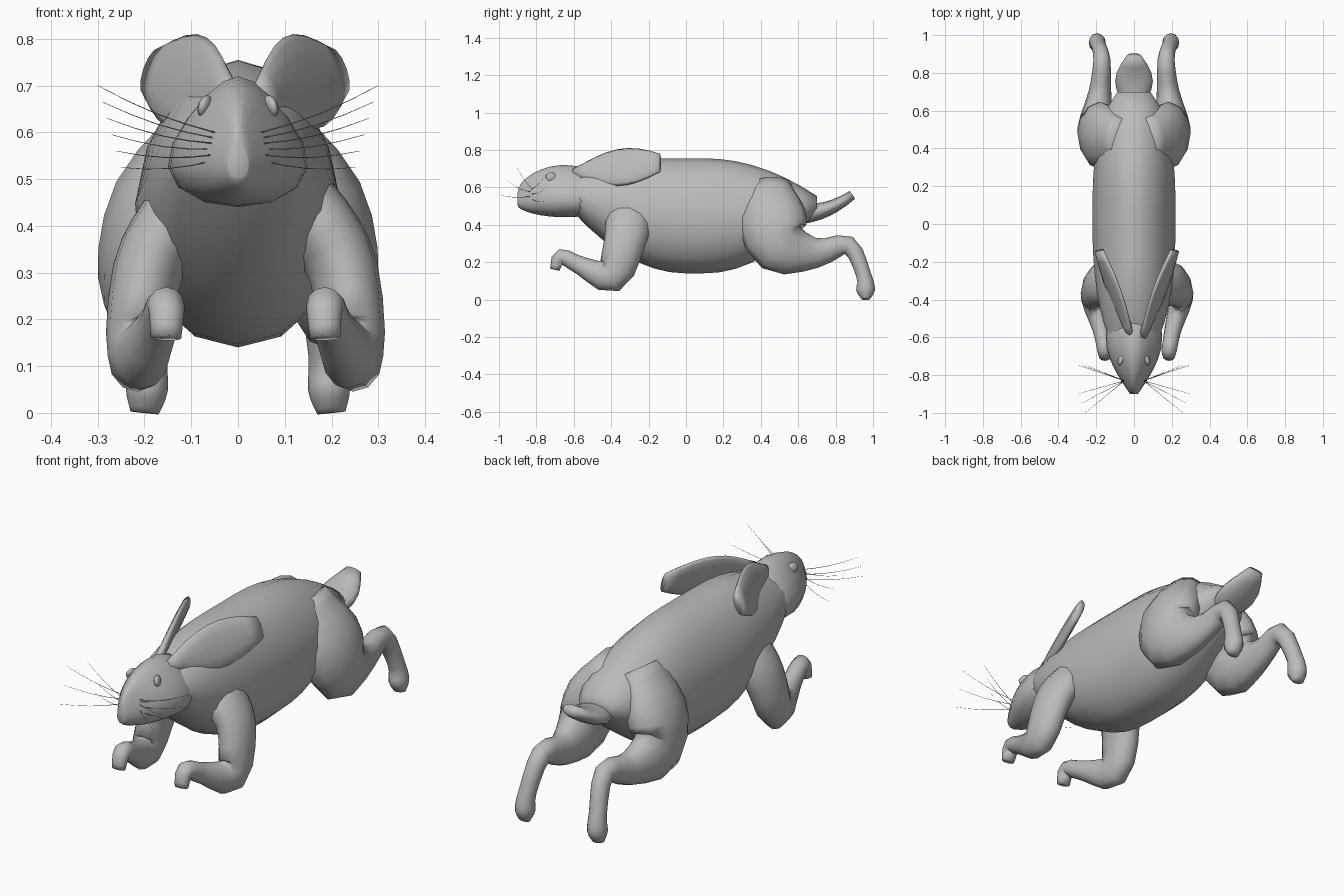
import bpy, bmesh, math
from math import sin, sqrt
from mathutils import Vector

cube = bpy.data.objects.get("Cube")
if cube:
    bpy.data.objects.remove(cube, do_unlink=True)

grey = (0.5, 0.5, 0.5, 1)
fur = bpy.data.materials.new("grey fur")
fur.use_nodes = True
fur.diffuse_color = grey
fur.node_tree.nodes["Principled BSDF"].inputs["Base Color"].default_value = grey


def skin_rings(name, rings):
    """Bridge equal rings of points into a closed, smooth-shaded tube."""
    bm = bmesh.new()
    loops = [[bm.verts.new(point) for point in ring] for ring in rings]
    for near, far in zip(loops, loops[1:]):
        for i in range(len(near)):
            bm.faces.new((near[i - 1], near[i], far[i], far[i - 1]))
    bm.faces.new(loops[0])
    bm.faces.new(loops[-1])
    bmesh.ops.recalc_face_normals(bm, faces=bm.faces)
    for face in bm.faces:
        face.smooth = True
    mesh = bpy.data.meshes.new(name)
    bm.to_mesh(mesh)
    bm.free()
    mesh.materials.append(fur)
    obj = bpy.data.objects.new(name, mesh)
    bpy.context.collection.objects.link(obj)


def circle(count):
    angles = [math.tau * i / count for i in range(count)]
    return [(math.cos(angle), sin(angle)) for angle in angles]


def steps(count):
    return [i / count for i in range(count + 1)]


def trunk(name, sections, narrow):
    """Upright sections (y, top, bottom, half width), narrower towards the top."""
    rings = []
    for y, top, bottom, half in sections:
        middle, tall = (top + bottom) / 2, (top - bottom) / 2
        rings.append([Vector((half * c * (1 - narrow * s), y, middle + tall * s))
                      for c, s in circle(16)])
    skin_rings(name, rings)


def tube(name, sections, side=1, shift=0, across=(1, 0, 0), count=12):
    """Sections (centre, half width, half depth) set square to their path."""
    points = [Vector((side * p[0] + shift, p[1], p[2])) for p, _, _ in sections]
    rings = []
    for i, point in enumerate(points):
        along = (points[min(i + 1, len(points) - 1)] - points[max(i - 1, 0)]).normalized()
        u = Vector(across)
        u = (u - along * u.dot(along)).normalized()
        v = along.cross(u)
        _, wide, deep = sections[i]
        rings.append([point + u * (wide * c) + v * (deep * s) for c, s in circle(count)])
    skin_rings(name, rings)


def limb_sections(joints):
    """Smooth curve through the joints (x, y, z, radius), flattened where thick."""
    joints = [Vector(joint) for joint in joints]
    padded = [joints[0], *joints, joints[-1]]
    path = []
    for a, b, c, d in zip(padded, padded[1:], padded[2:], padded[3:]):
        for t in (0, 1 / 3, 2 / 3):
            bend = (a * 2 - b * 5 + c * 4 - d) * t + (b * 3 - a - c * 3 + d) * t * t
            path.append(b + (c - a + bend) * t / 2)
    path.append(joints[-1])
    return [(p[:3], 0.02 + p[3] / 2, p[3]) for p in path]


# Body: flat back and belly that curve together, slimmer at the neck than the rump
body = []
for t in steps(16):
    y = 1.4 * t - 0.7
    back = max(0, y - 0.1, -0.2 - y)
    belly = max(0, y - 0.1, -y)
    blunt = 3 if y > 0 else 2.2
    body.append((y, 0.755 - 0.56 * back ** 2, 0.14 + 0.9 * belly ** 2,
                 0.22 * sqrt(1 - abs(y / 0.74) ** blunt)))
trunk("body", body, 0.1)

# Head: blunt nose, wide cheeks, narrow brow
head = []
for t in steps(9):
    t *= t
    swell = sqrt(sin(2.5 * t))
    head.append((0.4 * t - 0.9, 0.57 + 0.15 * swell, 0.505 - 0.065 * swell,
                 0.02 + 0.12 * sin(2.1 * t)))
trunk("head", head, 0.42)

# Flat upturned tail, thick at the root
tail = []
for t in steps(6):
    wide = 0.04 + 0.06 * sin(math.pi * t)
    tail.append(((0, 0.62 + 0.27 * t, 0.46 + 0.1 * t * t), wide, 0.055 - 0.03 * t))
tube("tail", tail)

# Joints of the legs, from deep inside the body down to the toes
hind_leg = limb_sections([
    (0.06, 0.44, 0.61, 0.12), (0.16, 0.46, 0.45, 0.18), (0.2, 0.51, 0.29, 0.16),
    (0.18, 0.7, 0.25, 0.08), (0.17, 0.87, 0.29, 0.05), (0.19, 0.95, 0.13, 0.04),
    (0.195, 0.96, 0.05, 0.05), (0.2, 0.96, 0, 0.02)])
front_leg = limb_sections([
    (0.07, -0.3, 0.52, 0.09), (0.15, -0.31, 0.41, 0.12), (0.21, -0.33, 0.3, 0.11),
    (0.23, -0.4, 0.125, 0.09), (0.19, -0.56, 0.18, 0.05), (0.17, -0.67, 0.23, 0.04),
    (0.17, -0.7, 0.16, 0.025)])

# Long leaf-shaped ear swept back
ear = []
for t in steps(8):
    leaf = 0.02 + 0.085 * sin(2.75 * t)
    ear.append(((0.03 + 0.17 * t, 0.46 * t - 0.6, 0.68 + 0.05 * t), 0.02, leaf))

for side, word in ((1, "left"), (-1, "right")):
    tube(word + "_hind_leg", hind_leg, side)
    tube(word + "_front_leg", front_leg, side, shift=0.016)
    tube(word + "_ear", ear, side, shift=0.015, across=(0.9, 0, 0.3 * side))

    # Bulging almond eye
    bpy.ops.mesh.primitive_uv_sphere_add(segments=12, ring_count=8, radius=1,
                                         location=(side * 0.07, -0.72, 0.655))
    eye = bpy.context.object
    eye.name = word + "_eye"
    eye.scale = (0.014, 0.03, 0.025)
    eye.rotation_euler = (0, -0.25 * side, 0.3 * side)
    eye.data.materials.append(fur)
    bpy.ops.object.shade_smooth()

    # Fan of whiskers, alternately swept forwards and backwards
    for k in range(6):
        root = Vector((0.05, -0.83, 0.6 - 0.012 * k))
        reach = -0.75 if k % 2 else -0.9 - k / 40
        tip = Vector((0.3 - k / 100, reach, 0.7 - 0.035 * k))
        whisker = []
        for t in steps(4):
            droop = Vector((0, 0, -0.01 * sin(math.pi * t)))
            thick = 0.0015 - 0.001 * t
            whisker.append((root.lerp(tip, t) + droop, thick, thick))
        tube(f"{word}_whisker_{k + 1}", whisker, side, across=(0, 0, 1), count=4)
